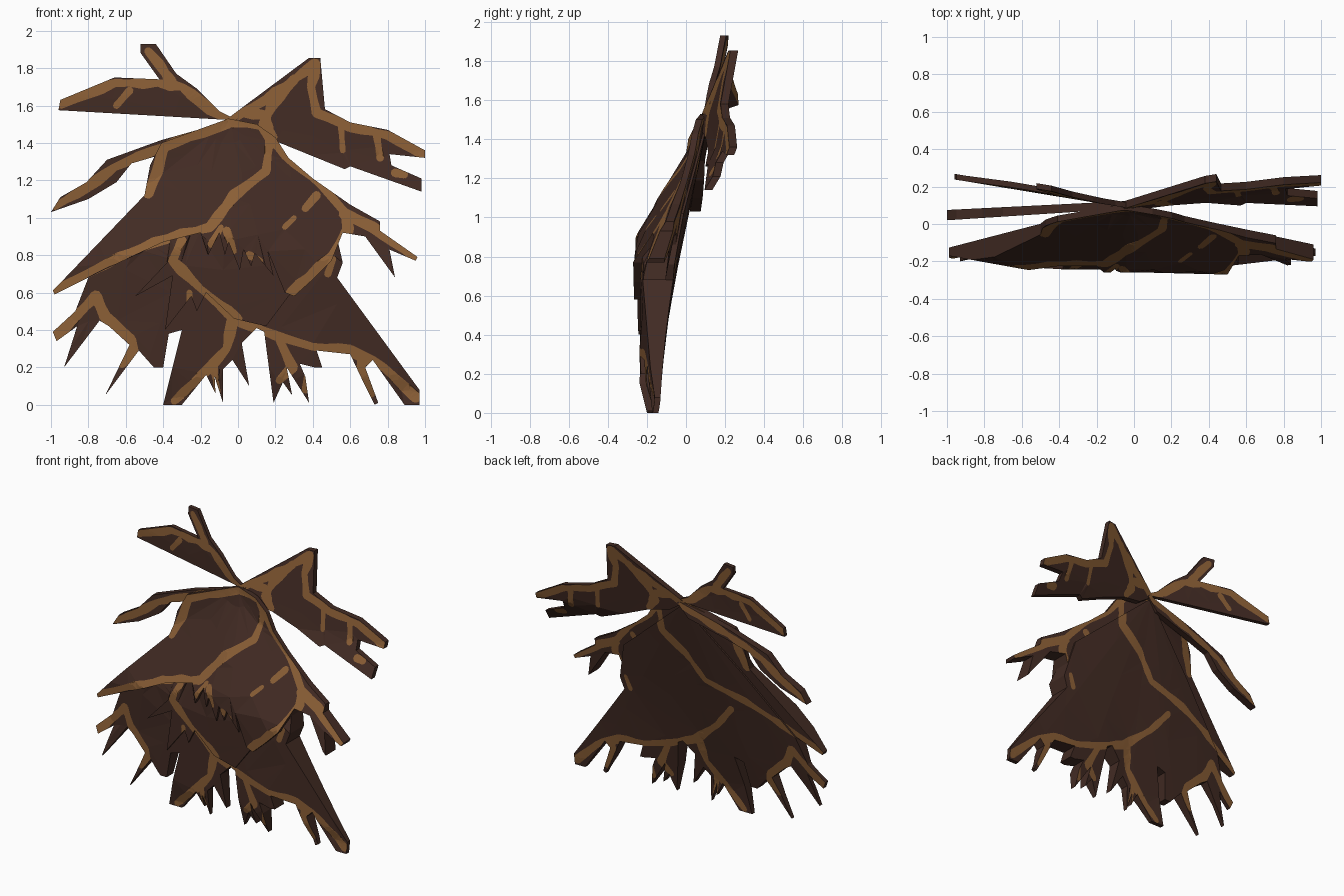
import bpy, bmesh, math, random
from mathutils import Vector
from mathutils.geometry import delaunay_2d_cdt

random.seed(4)
APEX = Vector((-0.05, 1.52))


def material(name, col):
    m = bpy.data.materials.new(name)
    m.diffuse_color = (*col, 1)
    return m


MATS = [material("dark brown cloth", (0.054, 0.024, 0.017)),
        material("tan worn edge", (0.255, 0.112, 0.036))]


def inside(p, poly):
    hit = False
    for a, b in zip(poly, poly[1:] + poly[:1]):
        if (a[1] > p[1]) != (b[1] > p[1]):
            if p[0] < a[0] + (p[1] - a[1]) * (b[0] - a[0]) / (b[1] - a[1]):
                hit = not hit
    return hit


def band_polys(path, r):
    """Ragged ribbon along a path: tapered quads plus octagonal joints."""
    pts = [Vector(p) for p in path]
    if len(pts) == 2:                         # short side veins are thinner
        r *= 0.7
    fine = []
    for a, b in zip(pts, pts[1:]):
        n = max(1, round((b - a).length / 0.07))
        fine += [a.lerp(b, i / n) for i in range(n)]
    fine.append(pts[-1])
    rad = [r * random.uniform(0.7, 1.25) for _ in fine]
    polys = []
    for i, p in enumerate(fine):
        polys.append([p + rad[i] * Vector((math.cos(k * math.pi / 4 + .2), math.sin(k * math.pi / 4 + .2)))
                      for k in range(8)])
        if i:
            q = fine[i - 1]
            d = (p - q).normalized()
            n = Vector((-d.y, d.x))
            polys.append([q + n * rad[i - 1], q - n * rad[i - 1], p - n * rad[i], p + n * rad[i]])
    return polys


def cloth(name, outline, bands, front, back, r=0.027):
    """Thick cloth sheet: outline in x,z; front and back give depth y."""
    pts = [Vector(p) for p in outline]
    edge = []
    for a, b in zip(pts, pts[1:] + pts[:1]):
        n = max(1, int((b - a).length / 0.15))
        edge += [a.lerp(b, i / n) for i in range(n)]
    polys = [q for b in bands for q in band_polys(b, r)]
    verts, edges = [], []

    def loop(poly, closed=True):
        s, n = len(verts), len(poly)
        verts.extend(poly)
        edges.extend((s + i, s + (i + 1) % n) for i in range(n if closed else n - 1))

    for p in [edge] + polys:
        loop(p)
    for k in range(22):                       # creases radiating from the neck
        a = 2 * math.pi * (k + 0.37) / 22
        loop([APEX + Vector((math.cos(a), math.sin(a))) * (0.12 + 0.17 * j) for j in range(11)], False)
    v2, _, tris, *_ = delaunay_2d_cdt(verts, edges, [], 0, 1e-4)

    bm = bmesh.new()
    cache = {}

    def vert(i, side):
        if (i, side) not in cache:
            x, z = v2[i]
            cache[i, side] = bm.verts.new((x, (back if side else front)(x, z), z))
        return cache[i, side]

    rim = set()
    for t in tris:
        c = (v2[t[0]] + v2[t[1]] + v2[t[2]]) / 3
        if not inside(c, edge):
            continue
        m = int(any(inside(c, q) for q in polys))
        bm.faces.new([vert(i, 0) for i in t]).material_index = m
        bm.faces.new([vert(i, 1) for i in reversed(t)]).material_index = m
        for a, b in zip(t, t[1:] + t[:1]):
            if (b, a) in rim:
                rim.remove((b, a))
            else:
                rim.add((a, b))
    for a, b in sorted(rim):                  # dark side walls
        bm.faces.new([vert(b, 0), vert(a, 0), vert(a, 1), vert(b, 1)])
    bmesh.ops.recalc_face_normals(bm, faces=bm.faces)
    me = bpy.data.meshes.new(name)
    bm.to_mesh(me)
    bm.free()
    for m in MATS:
        me.materials.append(m)
    bpy.context.collection.objects.link(bpy.data.objects.new(name, me))


# depth of the main body: fan from the neck at the back, bulging tiers in front
def cone(x, z):
    d = math.hypot(x + 0.05, z - 1.52)
    u = (x + 0.05) / max(d, 0.01)
    slope = 0.215 - 0.05 * abs(u) - 0.08 * max(0, u) * min(1, max(0, (0.75 - z) / 0.7))
    return max(0.12 - slope * d, -0.17)


def bulge(x, z):
    floor = -0.258 - 0.025 * max(0, x) + 0.18 * max(0, abs(x) - 0.5)
    return max(floor, 0.1 - 0.61 * (1.5 - z) + 0.15 * abs(x))


def upper_front(x, z):
    return min(bulge(x, z), cone(x, z) - 0.045)


def lower_front(x, z):
    y = max(-0.237 + 0.12 * max(0, abs(x) - 0.4), bulge(x, z) + 0.03)
    return min(y + 0.25 * max(0, 0.15 - z), cone(x, z) - 0.03)


# lower tier with ragged hem
hem = [(-.98, .61), (-.7, .76), (-.45, .87), (-.15, .95), (-.02, 1.12), (.15, 1.25), (.17, 1.42),
       (.3, 1.3), (.45, 1.17), (.57, 1.03)]
cloth("lower_tier",
      [(-.05, 1.5), (-.45, 1.08), (-.8, .68), (-.87, .5), (-.99, .39), (-.97, .34), (-.86, .42), (-.93, .2),
       (-.74, .45), (-.69, .42), (-.58, .32), (-.71, .05), (-.53, .29), (-.45, .2), (-.4, .2), (-.37, .38),
       (-.3, .4), (-.4, 0), (-.3, 0), (-.17, .16), (-.12, .06), (-.125, .15), (-.08, .01), (-.08, .19),
       (-.03, .24), (.06, .1), (.02, .33), (.1, .41), (.14, .39), (.19, .01), (.24, .12), (.29, .05), (.26, .2),
       (.38, .01), (.36, .15), (.33, .22), (.41, .2), (.45, .2), (.42, .29), (.6, .27), (.68, .1), (.73, 0),
       (.75, .01), (.68, .2), (.72, .24), (.89, 0), (.97, 0), (.97, .08), (.53, .68), (.56, .76), (.5, 1.02)],
      [[(-.33, .78), (-.2, .62), (0, .45), (.2, .37), (.4, .31), (.6, .29), (.78, .2), (.95, .04)],
       [(-.03, .45), (-.06, .3), (-.15, .2), (-.34, .02)],
       [(-.97, .37), (-.76, .58), (-.71, .47), (-.57, .35), (-.56, .29), (-.62, .22)],
       [(.22, .35), (.29, .2), (.22, .13)], [(.37, .17), (.36, .08)], [(.66, .26), (.66, .17), (.71, .06)],
       [(-.13, .2), (-.11, .07)], [(.51, .78), (.48, .7)], hem], lower_front, cone)

# torn middle layer
cloth("middle_tier",
      [(-.36, .9), (-.38, .76), (-.55, .58), (-.35, .69), (-.39, .4), (-.25, .58), (-.22, .5), (-.17, .6),
       (-.02, .46), (.15, .42), (.3, .62), (.1, .95)],
      [[(-.3, .88), (-.35, .77), (-.2, .62), (0, .46)], [(-.26, .6), (-.26, .52)]],
      lambda x, z: lower_front(x, z) - 0.014, lambda x, z: lower_front(x, z) + 0.02)

# upper tier
cloth("upper_tier",
      [(-.05, 1.53), (-.41, 1.4), (-.47, 1.28), (-.5, 1.12), (-.99, .61), (-.98, .59), (-.72, .72), (-.4, .87),
       (-.2, .92), (-.16, .8), (-.1, .92), (-.07, .8), (-.05, .87), (.01, .72), (.03, .83), (.07, .74),
       (.09, .81), (.19, .69), (.16, .82), (.25, .6), (.3, .58), (.4, .67), (.5, .77), (.56, .92), (.68, .9),
       (.84, .68), (.81, .83), (.95, .77), (.96, .79), (.76, .93), (.76, .98), (.6, 1.07), (.4, 1.21),
       (.27, 1.32), (.2, 1.43), (.1, 1.5)],
      [hem + [(.59, .94), (.5, .8), (.38, .68), (.28, .6)], [(.57, 1.02), (.72, .95), (.94, .79)],
       [(-.05, 1.51), (-.4, 1.38), (-.43, 1.25), (-.48, 1.13)], [(-.03, 1.51), (.13, 1.5), (.18, 1.42)],
       [(-.09, .95), (-.14, .86)], [(-.06, .93), (-.02, .82)], [(.06, .8), (.12, .77)],
       [(.42, 1.12), (.36, 1.05)], [(.3, 1.0), (.25, .95)]],
      upper_front, lambda x, z: cone(x, z) - 0.012)


# upper left blade with a horn
def left_y(x, z):
    return 0.103 + 0.165 * (-0.05 - x) + 0.08 * max(0, z - 1.65)


cloth("upper_left_blade",
      [(0, 1.52), (-.96, 1.575), (-.95, 1.63), (-.66, 1.75), (-.42, 1.74), (-.52, 1.88), (-.52, 1.93),
       (-.44, 1.93), (-.33, 1.77), (-.22, 1.69), (-.1, 1.57)],
      [[(-.95, 1.61), (-.66, 1.72), (-.43, 1.72), (-.3, 1.7), (-.15, 1.58), (-.03, 1.52)],
       [(-.48, 1.89), (-.42, 1.82), (-.36, 1.73)], [(-.58, 1.68), (-.65, 1.6)]],
      lambda x, z: left_y(x, z) - 0.015, lambda x, z: left_y(x, z) + 0.015)

# middle left blade
cloth("middle_left_blade",
      [(0, 1.53), (-.41, 1.415), (-.7, 1.31), (-.81, 1.19), (-.95, 1.11), (-1, 1.03), (-.8, 1.1), (-.65, 1.19),
       (-.57, 1.29), (-.4, 1.34), (-.1, 1.42)],
      [[(-.98, 1.06), (-.8, 1.165), (-.66, 1.27), (-.4, 1.38), (-.05, 1.5)]],
      lambda x, z: 0.085 + 0.065 * x, lambda x, z: 0.125 + 0.05 * x)


# upper right blade with forked tip
def right_y(x, z):
    return 0.1 + 0.165 * (x + 0.05) + 0.198 * (z - 1.52) - 0.4 * max(0, 1.34 - z)


cloth("upper_right_blade",
      [(-.07, 1.52), (.38, 1.855), (.44, 1.855), (.465, 1.58), (.6, 1.51), (.8, 1.47), (1, 1.36), (1, 1.32),
       (.81, 1.34), (.82, 1.28), (.98, 1.21), (.98, 1.14), (.6, 1.275), (.57, 1.26), (.2, 1.41), (.05, 1.44)],
      [[(-.05, 1.52), (.15, 1.63), (.41, 1.82)], [(.3, 1.74), (.18, 1.6), (.14, 1.5), (.19, 1.43)],
       [(.03, 1.56), (.14, 1.55), (.16, 1.48)], [(.42, 1.82), (.39, 1.7), (.42, 1.56), (.6, 1.49), (.8, 1.44),
                                                 (.99, 1.34)],
       [(.55, 1.5), (.56, 1.36)], [(.74, 1.45), (.76, 1.32)], [(.84, 1.24), (.89, 1.23)]],
      lambda x, z: right_y(x, z) - 0.02, lambda x, z: right_y(x, z) + 0.02)
